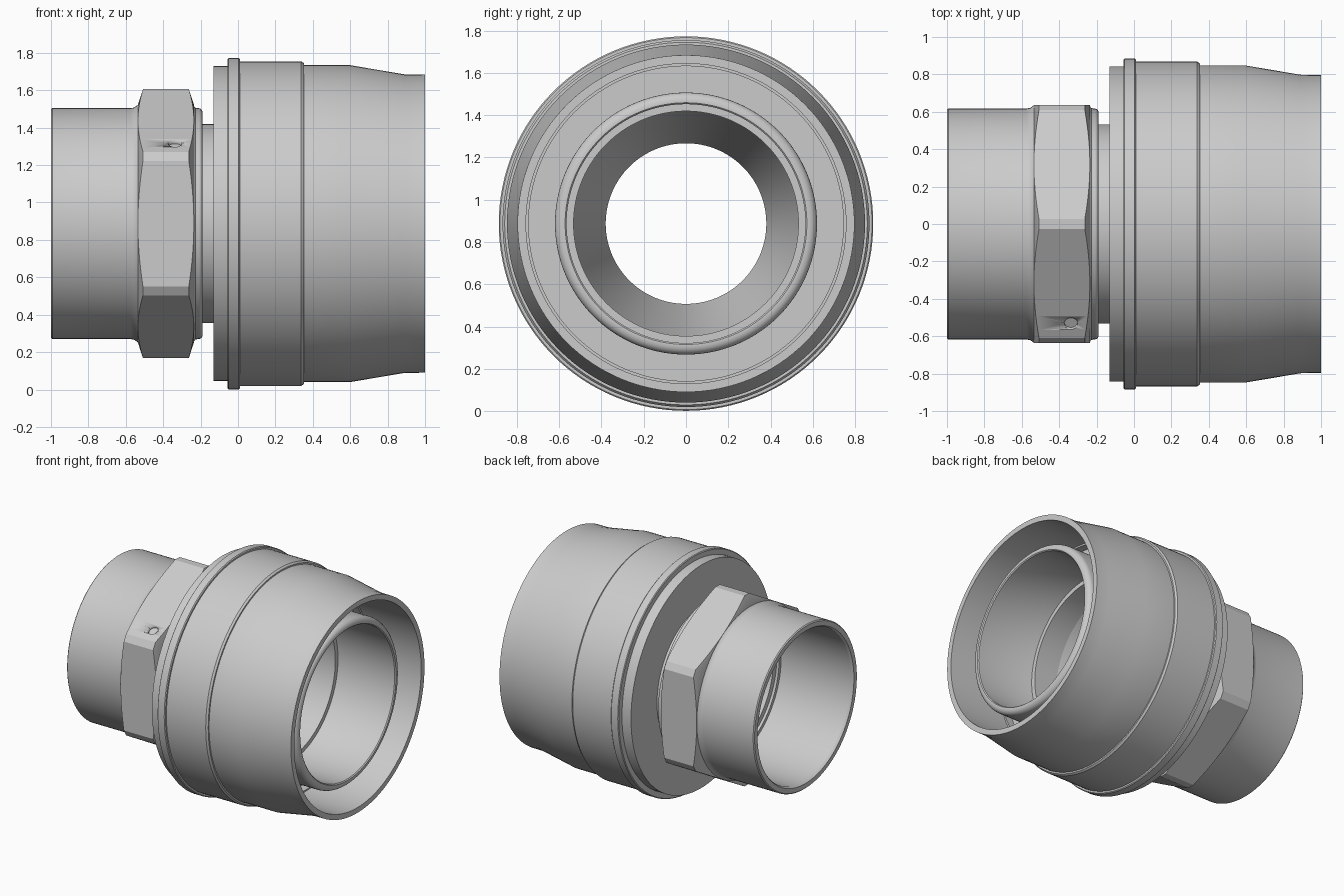
import bpy, bmesh
from math import cos, sin, pi, radians, acos
from mathutils import Vector

if "Cube" in bpy.data.objects:
    bpy.data.objects.remove(bpy.data.objects["Cube"])

CZ = 0.887   # height of the centre axis
SEG = 128


def finish(name, bm, angle=25):
    bmesh.ops.remove_doubles(bm, verts=bm.verts, dist=1e-5)
    bmesh.ops.recalc_face_normals(bm, faces=bm.faces)
    me = bpy.data.meshes.new(name)
    bm.to_mesh(me)
    bm.free()
    ob = bpy.data.objects.new(name, me)
    bpy.context.collection.objects.link(ob)
    bpy.ops.object.select_all(action='DESELECT')
    bpy.context.view_layer.objects.active = ob
    ob.select_set(True)
    bpy.ops.object.shade_smooth_by_angle(angle=radians(angle))
    return ob


def rings_to_mesh(name, angles, profile_at):
    """Sweep a closed (x, radius) profile about the x axis; it may vary by angle."""
    bm = bmesh.new()
    cols = []
    for a in angles:
        cols.append([bm.verts.new((x, -r * cos(a), CZ + r * sin(a)))
                     for x, r in profile_at(a)])
    for i, col in enumerate(cols):
        nxt = cols[(i + 1) % len(cols)]
        for j in range(len(col)):
            k = (j + 1) % len(col)
            bm.faces.new((col[j], nxt[j], nxt[k], col[k]))
    return finish(name, bm)


def lathe(name, profile):
    return rings_to_mesh(name, [2 * pi * i / SEG for i in range(SEG)], lambda a: profile)


def arc(cx, cr, rad, a0, a1, n=5):
    """Rounded corner points in the (x, radius) plane, angles in degrees."""
    return [(cx + rad * cos(radians(a0 + (a1 - a0) * i / n)),
             cr + rad * sin(radians(a0 + (a1 - a0) * i / n))) for i in range(n + 1)]


# Inner body: left tube, collar, neck, inner right tube and the stepped bore
body = [(-1, 0.575), (-1, 0.61), (-0.993, 0.617), (-0.575, 0.617)]
body += [(-0.555, 0.621), (-0.542, 0.63), (-0.533, 0.637), (-0.525, 0.61), (-0.245, 0.61)]
body += [(-0.238, 0.632), (-0.228, 0.62), (-0.215, 0.617)] + arc(-0.21, 0.597, 0.02, 90, 0)
body += [(-0.19, 0.532), (0.44, 0.532), (0.44, 0.62)]
body += arc(0.88, 0.58, 0.04, 90, 0) + [(0.92, 0.572), (0.913, 0.565)]
body += [(0.32, 0.565), (-0.08, 0.38), (-0.12, 0.38), (-0.38, 0.5), (-0.38, 0.54),
         (-0.4, 0.54), (-0.4, 0.565), (-0.985, 0.565)]
lathe("inner_body", body)

# Outer sleeve: flange, ring, stepped and tapered shell, open groove at the right end
sleeve = [(-0.13, 0.532), (-0.13, 0.842), (-0.055, 0.842), (-0.055, 0.88), (-0.05, 0.886),
          (0.004, 0.886), (0.01, 0.88), (0.01, 0.868), (0.338, 0.868), (0.352, 0.858),
          (0.352, 0.847), (0.6, 0.847), (0.89, 0.798), (1, 0.797), (1, 0.757),
          (0.56, 0.757), (0.56, 0.745), (0.5, 0.745), (0.5, 0.619), (0.44, 0.619),
          (0.44, 0.532)]
lathe("outer_sleeve", sleeve)

# Hexagon nut with turned-off corners and chamfered ends
APO, RMAX = 0.637, 0.72
half = acos(APO / RMAX)
hex_angles = [k * pi / 3 + half * (i / 8 - 1) for k in range(6) for i in range(17)]


def hex_profile(a):
    local = (a + pi / 6) % (pi / 3) - pi / 6
    r = min(APO / cos(local), RMAX)
    cut = 0.027 * (r - APO) / (RMAX - APO)
    return [(-0.535, 0.59), (-0.535, APO), (-0.535 + cut, r),
            (-0.236 - cut, r), (-0.236, APO), (-0.236, 0.59)]


nut = rings_to_mesh("hex_nut", hex_angles, hex_profile)

# Small drilled dimple on the upper front flat
normal = Vector((0, -0.5, sin(pi / 3)))
spot = Vector((-0.337, -0.533, CZ + 0.428))
bm = bmesh.new()
bmesh.ops.create_cone(bm, cap_ends=True, segments=32, radius1=0.036, radius2=0.036, depth=0.06)
bm.transform(normal.to_track_quat('Z', 'Y').to_matrix().to_4x4())
bmesh.ops.translate(bm, verts=bm.verts, vec=spot + normal * 0.008)
cutter = finish("dimple_cutter", bm)
cutter.hide_render = True
cutter.hide_set(True)
mod = nut.modifiers.new("dimple", 'BOOLEAN')
mod.operation = 'DIFFERENCE'
mod.solver = 'EXACT'
mod.object = cutter
